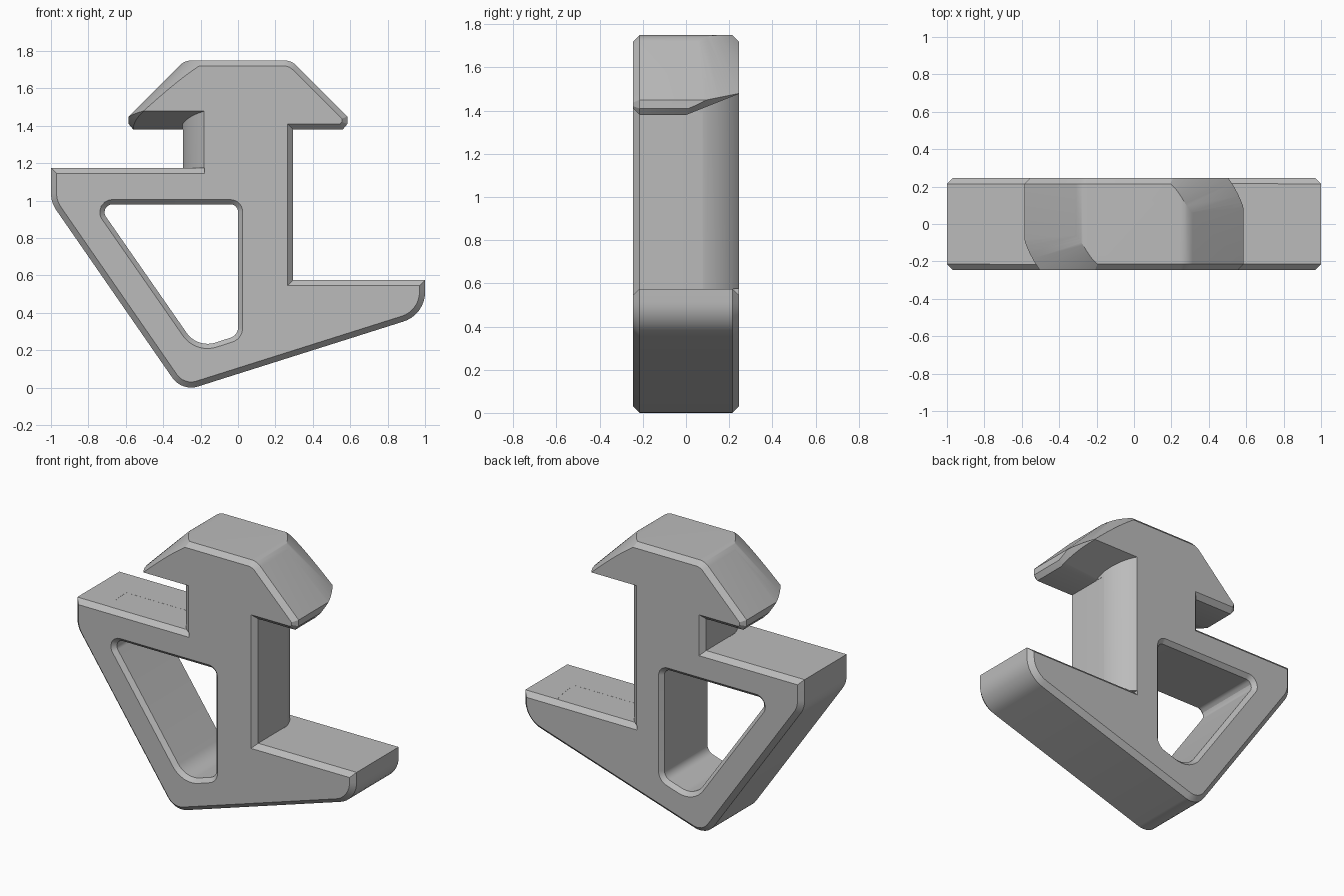
import bpy, bmesh, math
from mathutils import Vector

cube = bpy.data.objects.get("Cube")
if cube:
    bpy.data.objects.remove(cube, do_unlink=True)

HALF = 0.245      # half thickness
CHAMFER = 0.03
STEM = 0.295      # half width of the stem
UNDER = 1.38      # underside of the head

grey = bpy.data.materials.new("plain_grey")
grey.use_nodes = True
colour = (0.5, 0.5, 0.5, 1)
grey.diffuse_color = colour
grey.node_tree.nodes["Principled BSDF"].inputs["Base Color"].default_value = colour


def rounded(corners, steps=8):
    """Corners (x, z, tangent length) to a loop with true arc fillets."""
    loop = []
    for i, (x, z, d) in enumerate(corners):
        p = Vector((x, z))
        if not d:
            loop.append(p)
            continue
        u = (Vector(corners[i - 1][:2]) - p).normalized()
        v = (Vector(corners[(i + 1) % len(corners)][:2]) - p).normalized()
        c = p + (u + v) * d / (1 + u.dot(v))
        a, b = p + u * d - c, p + v * d - c
        for s in range(steps + 1):
            loop.append(c + a.lerp(b, s / steps).normalized() * a.length)
    return loop


def offset(loop, dist):
    """Move a counter-clockwise loop inward by dist, with mitred corners."""
    out = []
    for i, p in enumerate(loop):
        e = (p - loop[i - 1]).normalized()
        f = (loop[(i + 1) % len(loop)] - p).normalized()
        n, m = Vector((-e.y, e.x)), Vector((-f.y, f.x))
        out.append(p + (n + m) * dist / (1 + n.dot(m)))
    return out


def make_object(name, bm):
    bmesh.ops.recalc_face_normals(bm, faces=bm.faces)
    mesh = bpy.data.meshes.new(name)
    bm.to_mesh(mesh)
    bm.free()
    mesh.materials.append(grey)
    ob = bpy.data.objects.new(name, mesh)
    bpy.context.collection.objects.link(ob)
    return ob


def skin(bm, rings):
    """Join closed rings of points; return the vertex rings."""
    vs = [[bm.verts.new(p) for p in ring] for ring in rings]
    for a, b in zip(vs, vs[1:]):
        for i in range(len(a)):
            bm.faces.new((a[i - 1], a[i], b[i], b[i - 1]))
    return vs


def cutter(name, rings, turn):
    """Closed loft, optionally turned half way round z."""
    bm = bmesh.new()
    s = -1 if turn else 1
    vs = skin(bm, [[(s * x, s * y, z) for x, y, z in r] for r in rings])
    bm.faces.new(vs[0])
    bm.faces.new(vs[-1])
    ob = make_object(name, bm)
    ob.hide_render = True
    return ob


# Clip outline, counter-clockwise: foot, right ledge, stem, head, left ledge
head_right = [(STEM, UNDER, 0), (0.56, UNDER, 0), (0.585, 1.41, 0),
              (0.585, 1.45, 0), (0.285, 1.75, 0.04)]
head_left = [(-x, z, d) for x, z, d in reversed(head_right)]
outline = rounded(
    [(-0.3, -0.021, 0.09), (1, 0.39, 0.12), (1, 0.575, 0), (STEM, 0.575, 0)]
    + head_right + head_left
    + [(-STEM, 1.175, 0), (-1, 1.175, 0), (-1, 0.99, 0.05)])

# Window through the left arm
window = rounded([(-0.217, 0.21, 0.1), (0, 0.28, 0.04),
                  (0, 0.98, 0.04), (-0.752, 0.98, 0.08)])

# Solid body with chamfered front and back edges
bm = bmesh.new()
ends = {-1: [], 1: []}
for loop, inset in ((outline, CHAMFER), (window, -0.025)):
    small = offset(loop, inset)
    inner = HALF - abs(inset)
    layers = [(small, -HALF), (loop, -inner), (loop, inner), (small, HALF)]
    vs = skin(bm, [[(p.x, y, p.y) for p in l] for l, y in layers])
    for side, ring in ((-1, vs[0]), (1, vs[-1])):
        ends[side] += [bm.edges.get((ring[i - 1], ring[i])) for i in range(len(ring))]
for side, edges in ends.items():
    bmesh.ops.triangle_fill(bm, edges=edges, use_beauty=True, normal=(0, side, 0))
body = make_object("twist_clip_body", bm)

# Rounded quarters at two opposite corners let the clip turn
angles = [math.radians(90) * i / 24 for i in range(25)]


def at(r, a, z):
    return (r * math.cos(a), r * math.sin(a), z)


def stem_ring(a, floor):
    r0 = min(0.305, 0.297 / max(math.cos(a), 0.01))
    ring = [at(r0, a, floor - 0.0005)]
    for r in (r0, 0.56, 0.8):
        rise = 0.4 * r * math.sin(a) + max(0, r - 0.56)
        ring.append(at(r, a, UNDER + rise))
    return ring + [at(0.8, a, floor - 0.0005)]


cone = [(0.591, 1.3), (0.591, 1.45), (0.289, 1.752), (0.289, 1.9), (1, 1.9), (1, 1.3)]
cutters = []
for turn, floor in ((False, 0.575), (True, 1.175)):
    cutters.append(cutter("stem_cutter", [stem_ring(a, floor) for a in angles], turn))
    cutters.append(cutter("head_cutter", [[at(r, a, z) for r, z in cone] for a in angles], turn))
    edge = [(HALF - CHAMFER, floor), (0.3, floor - 0.085), (0.3, floor + 0.0005)]
    cutters.append(cutter("ledge_cutter", [[(x, y, z) for y, z in edge] for x in (0.18, 0.3)], turn))

bpy.context.view_layer.objects.active = body
body.select_set(True)
for c in cutters:
    mod = body.modifiers.new("cut", 'BOOLEAN')
    mod.operation = 'DIFFERENCE'
    mod.solver = 'EXACT'
    mod.object = c
    bpy.ops.object.modifier_apply(modifier=mod.name)
    bpy.data.objects.remove(c, do_unlink=True)

bpy.ops.object.shade_smooth_by_angle(angle=math.radians(25))
